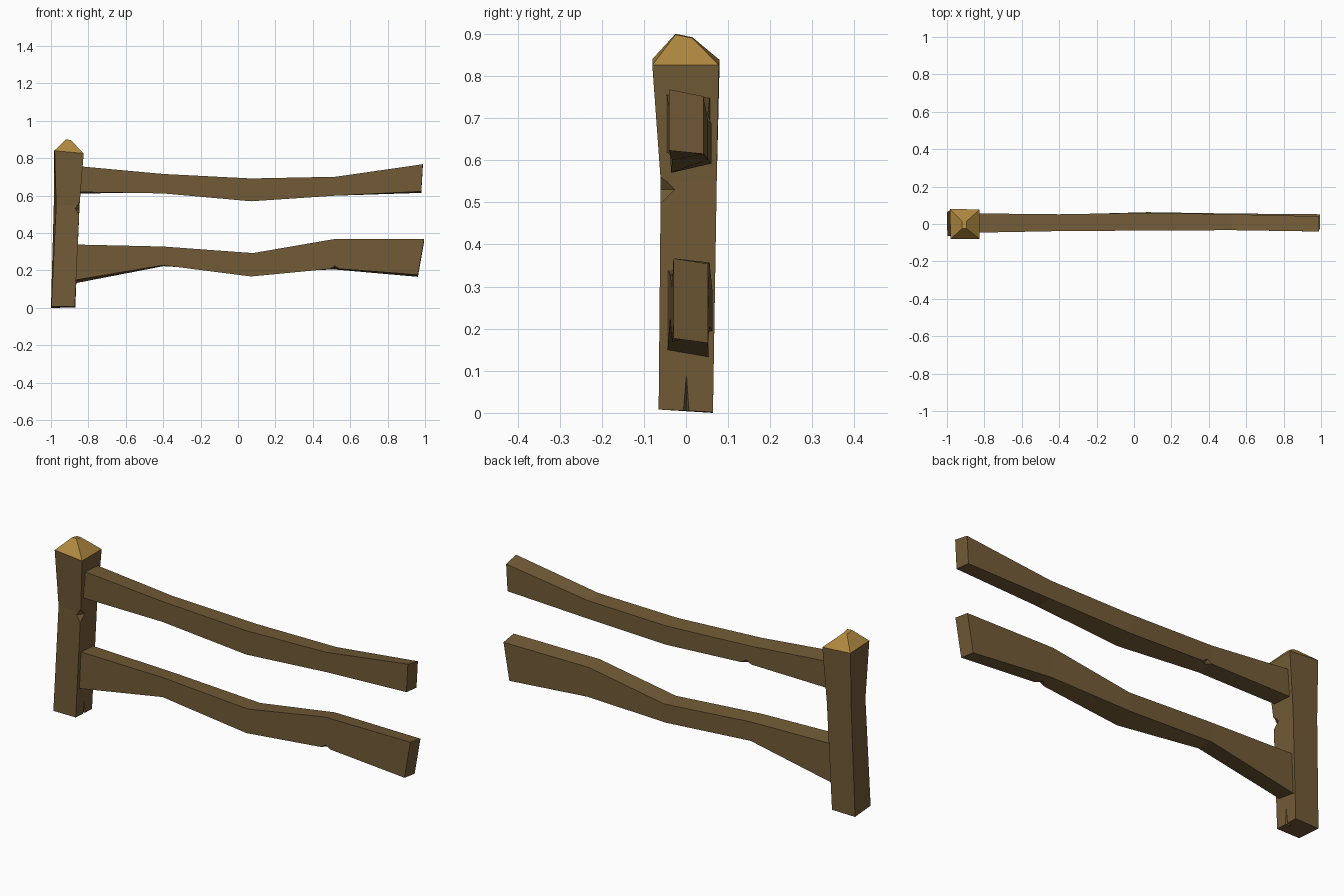
import bpy, bmesh


def material(name, rgb):
    m = bpy.data.materials.new(name)
    m.diffuse_color = (*rgb, 1)
    return m


bark = material("weathered_wood", (0.17, 0.105, 0.038))
fresh = material("cut_wood", (0.43, 0.25, 0.052))


def finish(name, bm, mat=None):
    bmesh.ops.recalc_face_normals(bm, faces=bm.faces)
    me = bpy.data.meshes.new(name)
    bm.to_mesh(me)
    bm.free()
    ob = bpy.data.objects.new(name, me)
    bpy.context.collection.objects.link(ob)
    if mat:
        me.materials.append(mat)
    return ob


def loft(name, rings, mat):
    bm = bmesh.new()
    loops = [[bm.verts.new(p) for p in r] for r in rings]
    for a, b in zip(loops, loops[1:]):
        for i in range(4):
            j = (i + 1) % 4
            bm.faces.new((a[i], a[j], b[j], b[i]))
    bm.faces.new(loops[0])
    bm.faces.new(loops[-1])
    return finish(name, bm, mat)


def chip(target, points):
    # carve a convex splinter out of the target
    bm = bmesh.new()
    verts = [bm.verts.new(p) for p in points]
    bmesh.ops.convex_hull(bm, input=verts)
    cutter = finish("chip_cutter", bm, bark)
    cutter.hide_render = True
    mod = target.modifiers.new("chip", 'BOOLEAN')
    mod.operation = 'DIFFERENCE'
    mod.solver = 'EXACT'
    mod.object = cutter
    bpy.context.view_layer.objects.active = target
    bpy.ops.object.modifier_apply(modifier=mod.name)
    bpy.data.objects.remove(cutter)


# Post: leaning, wider at the top
top = [(-0.98, -0.08, 0.84), (-0.825, -0.08, 0.826),
       (-0.825, 0.078, 0.826), (-0.985, 0.08, 0.838)]
post = loft("post", [
    [(-0.998, -0.065, 0.008), (-0.872, -0.065, 0.008), (-0.87, 0.064, 0.002), (-1.0, 0.064, 0.0)],
    [(-0.972, -0.06, 0.55), (-0.847, -0.06, 0.55), (-0.847, 0.073, 0.55), (-0.985, 0.073, 0.55)],
    top], bark)
# Chip on the front right edge and split at the foot
chip(post, [(-0.848, -0.062, 0.565), (-0.849, -0.062, 0.495), (-0.874, -0.065, 0.53),
            (-0.846, -0.024, 0.53), (-0.82, -0.09, 0.53)])
chip(post, [(-0.862, 0.001, 0.108), (-0.86, -0.011, -0.01), (-0.86, 0.011, -0.01),
            (-0.9, 0.001, -0.01)])

# Pointed cap
loft("post_cap", [top, [(-0.92, -0.025, 0.9), (-0.895, -0.025, 0.898),
                        (-0.895, 0.015, 0.89), (-0.92, 0.015, 0.892)]], fresh)


# Rails: each section is x at bottom, x at top, y front, y back,
# bottom z front, bottom z back, top z front, top z back
def rail(name, sections):
    return loft(name, [[(xb, y0, b0), (xb, y1, b1), (xt, y1, t1), (xt, y0, t0)]
                       for xb, xt, y0, y1, b0, b1, t0, t1 in sections], bark)


upper = rail("upper_rail", [
    (-0.88, -0.88, -0.047, 0.057, 0.620, 0.612, 0.760, 0.752),
    (-0.40, -0.40, -0.038, 0.052, 0.612, 0.615, 0.716, 0.708),
    (0.07, 0.07, -0.035, 0.060, 0.570, 0.592, 0.692, 0.688),
    (0.52, 0.52, -0.033, 0.052, 0.600, 0.602, 0.701, 0.695),
    (0.98, 0.988, -0.040, 0.041, 0.623, 0.615, 0.768, 0.752)])
chip(upper, [(-0.41, 0.053, 0.613), (-0.34, 0.055, 0.609), (-0.375, 0.054, 0.632),
             (-0.375, 0.03, 0.612), (-0.375, 0.07, 0.59)])

lower = rail("lower_rail", [
    (-0.88, -0.88, -0.044, 0.054, 0.147, 0.130, 0.339, 0.332),
    (-0.40, -0.40, -0.038, 0.050, 0.228, 0.223, 0.328, 0.320),
    (0.07, 0.08, -0.033, 0.063, 0.168, 0.195, 0.293, 0.288),
    (0.52, 0.51, -0.030, 0.056, 0.211, 0.205, 0.367, 0.357),
    (0.962, 0.995, -0.030, 0.052, 0.177, 0.166, 0.367, 0.354)])
chip(lower, [(0.49, -0.031, 0.208), (0.545, -0.031, 0.208), (0.517, -0.032, 0.226),
             (0.517, 0.0, 0.208), (0.517, -0.05, 0.185)])
